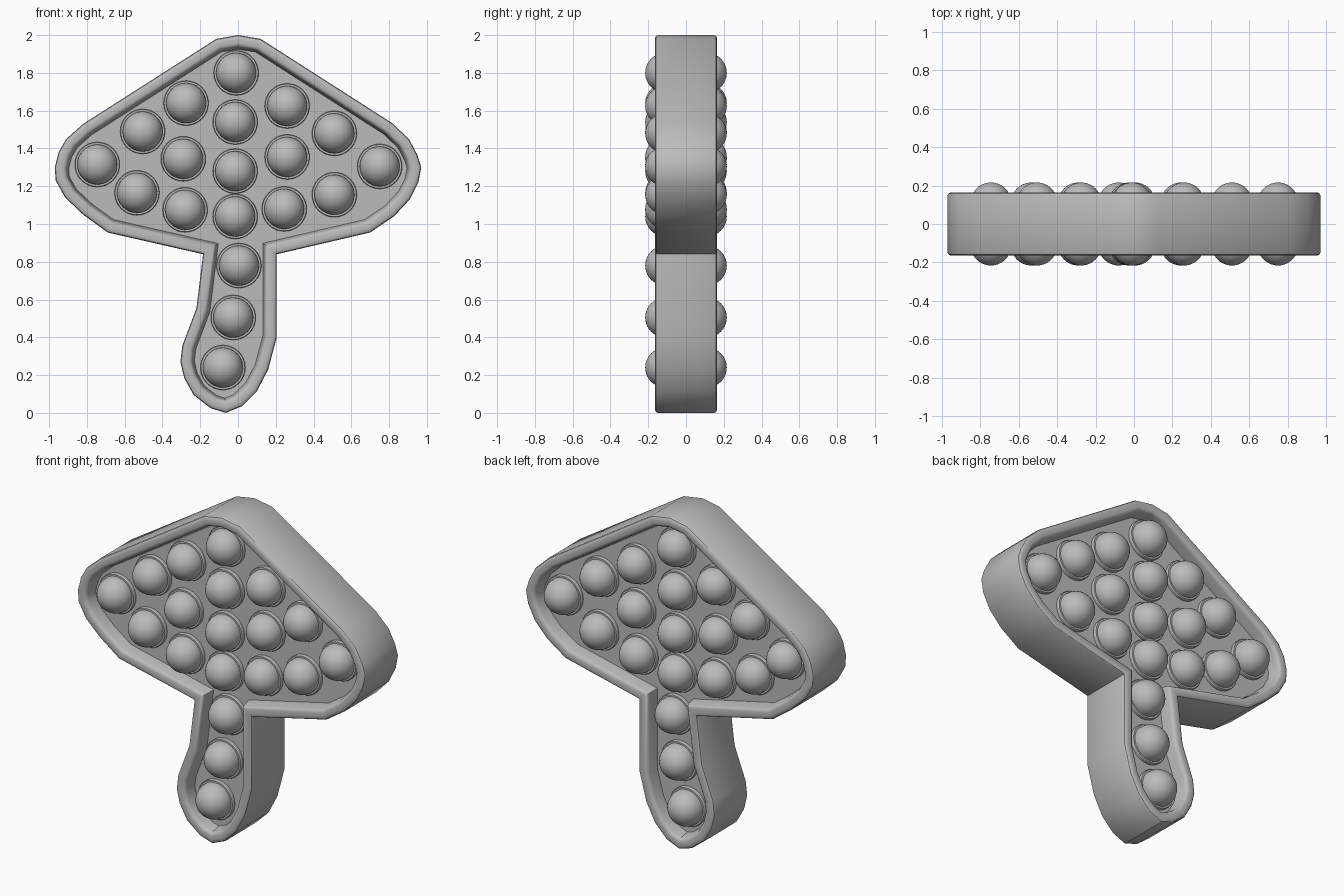
import bpy
import bmesh
from math import cos, sin, pi
from mathutils import Vector

cube = bpy.data.objects.get("Cube")
if cube:
    bpy.data.objects.remove(cube, do_unlink=True)

grey = bpy.data.materials.new("plain_grey")
grey.use_nodes = True
COLOR = (0.5, 0.5, 0.5, 1)
grey.diffuse_color = COLOR
grey.node_tree.nodes["Principled BSDF"].inputs["Base Color"].default_value = COLOR

# Silhouette of cap and stem, clockwise from the tip (x, z)
OUTLINE = [Vector(p) for p in (
    (0, 2), (.12, 1.98), (.815, 1.535), (.905, 1.45), (.95, 1.365), (.97, 1.3),
    (.955, 1.22), (.91, 1.13), (.825, 1.04), (.7, .955), (.205, .84), (.205, .4),
    (.16, .23), (.1, .115), (.02, .035), (-.065, 0), (-.145, .025), (-.235, .095),
    (-.285, .185), (-.305, .27), (-.295, .355), (-.22, .555), (-.185, .84),
    (-.69, .955), (-.82, 1.05), (-.915, 1.14), (-.965, 1.23), (-.97, 1.3),
    (-.95, 1.38), (-.91, 1.45), (-.82, 1.53), (-.115, 1.98))]

# Bubble centres (x, z)
BUBBLES = (
    (-.01, 1.8), (-.275, 1.64), (.26, 1.625), (-.505, 1.49), (-.015, 1.54),
    (.51, 1.48), (-.745, 1.315), (-.29, 1.345), (-.015, 1.28), (.26, 1.355),
    (.75, 1.305), (-.535, 1.165), (-.28, 1.075), (-.015, 1.04), (.245, 1.08),
    (.51, 1.155), (.005, .78), (-.025, .505), (-.08, .24))

PLATE = 0.085


def inset(dist):
    """Move the outline inward with mitred corners."""
    result = []
    for i, p in enumerate(OUTLINE):
        a = (p - OUTLINE[i - 1]).normalized()
        b = (OUTLINE[(i + 1) % len(OUTLINE)] - p).normalized()
        na, nb = Vector((a.y, -a.x)), Vector((b.y, -b.x))
        result.append(p + (na + nb) * dist / (1 + na.dot(nb)))
    return result


def finish(bm, name):
    bmesh.ops.recalc_face_normals(bm, faces=bm.faces)
    mesh = bpy.data.meshes.new(name)
    bm.to_mesh(mesh)
    bm.free()
    mesh.materials.append(grey)
    obj = bpy.data.objects.new(name, mesh)
    bpy.context.collection.objects.link(obj)
    bpy.ops.object.select_all(action='DESELECT')
    obj.select_set(True)
    bpy.context.view_layer.objects.active = obj
    bpy.ops.object.shade_smooth_by_angle(angle=pi / 6)
    return obj


def loft(bm, loops, closed=False):
    rings = [[bm.verts.new(co) for co in loop] for loop in loops]
    pairs = list(zip(rings, rings[1:]))
    if closed:
        pairs.append((rings[-1], rings[0]))
    for r, s in pairs:
        for i in range(len(r)):
            j = (i + 1) % len(r)
            bm.faces.new((r[i], r[j], s[j], s[i]))
    return rings


# Frame: rounded lip on both sides, wall tapering in towards the plate
half = [(0, .15), (.004, .158), (.014, .164), (.024, .165), (.042, .165),
        (.052, .162), (.06, .154), (.063, .145), (.075, PLATE - .01)]
profile = [(d, -y) for d, y in half] + [(d, y) for d, y in reversed(half)]
bm = bmesh.new()
loft(bm, [[(p.x, y, p.y) for p in inset(d)] for d, y in profile], closed=True)
finish(bm, "frame")

# Sunken plate between the two lips
bm = bmesh.new()
ends = loft(bm, [[(p.x, y, p.y) for p in inset(.065)] for y in (-PLATE, PLATE)])
for ring in ends:
    bm.faces.new(ring)
finish(bm, "base_plate")

# Bubbles: collar and hemisphere, on front and back
SEG, STEPS, R, BASE = 32, 10, .106, .11
dome = [(.119, PLATE - .005), (.119, .1), (.116, .105), (R, .105), (R, BASE)]
dome += [(R * cos(pi / 2 * k / STEPS), BASE + R * sin(pi / 2 * k / STEPS))
         for k in range(1, STEPS)]
for side, label in ((-1, "front"), (1, "back")):
    bm = bmesh.new()
    for x, z in BUBBLES:
        rings = loft(bm, [[(x + r * cos(2 * pi * i / SEG), side * y,
                            z + r * sin(2 * pi * i / SEG)) for i in range(SEG)]
                          for r, y in dome])
        tip = bm.verts.new((x, side * (BASE + R), z))
        last = rings[-1]
        for i in range(SEG):
            bm.faces.new((last[i], last[(i + 1) % SEG], tip))
    finish(bm, label + "_bubbles")
